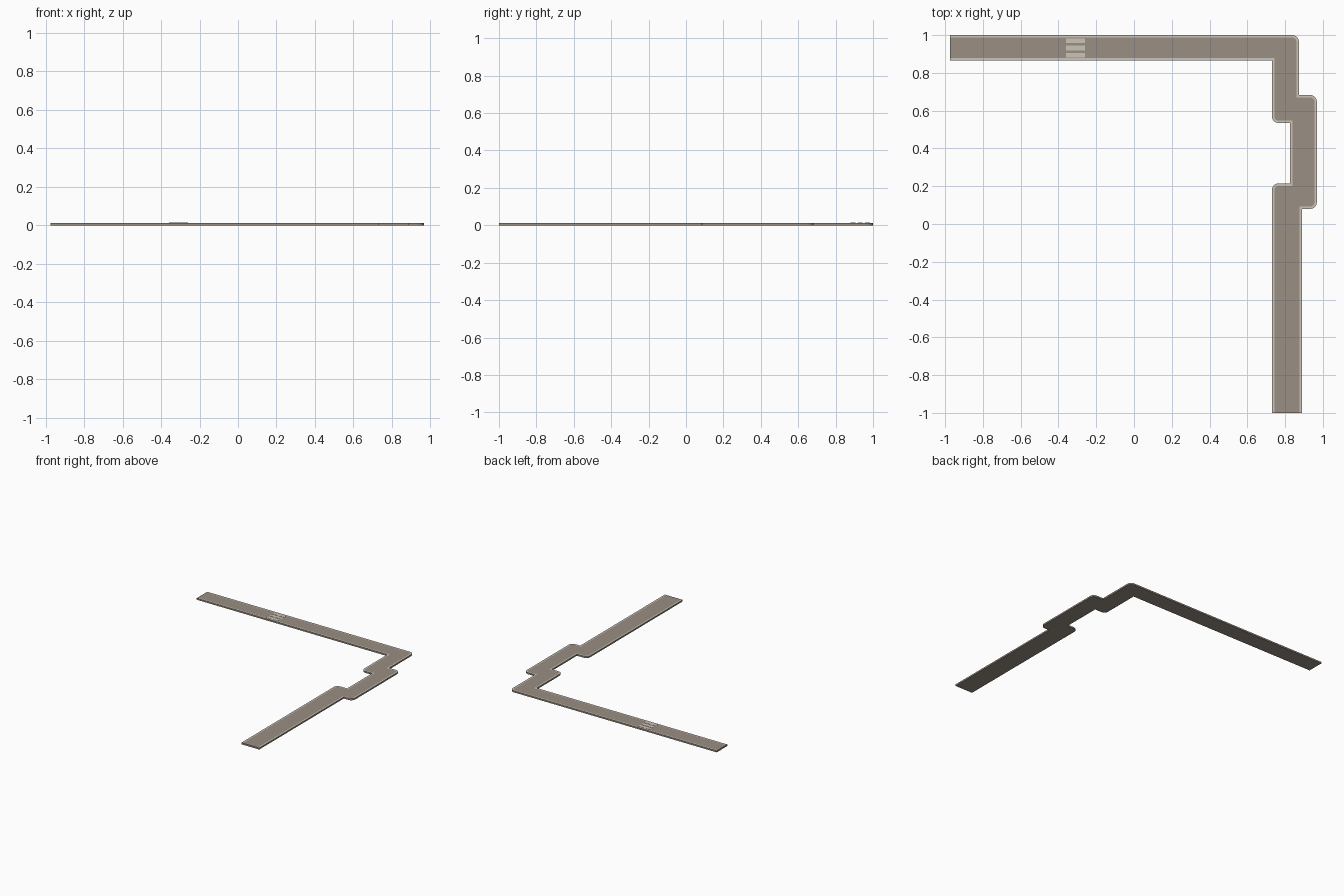
import bpy, bmesh, math
from mathutils import Vector

if "Cube" in bpy.data.objects:
    bpy.data.objects.remove(bpy.data.objects["Cube"])

H = 0.013          # slab thickness
KERB = 0.013       # pale edge line width


def material(name, rgb):
    m = bpy.data.materials.new(name)
    m.diffuse_color = (*rgb, 1)
    m.use_nodes = True
    m.node_tree.nodes["Principled BSDF"].inputs["Base Color"].default_value = m.diffuse_color
    return m


paving = material("taupe paving", (0.32, 0.275, 0.23))
pale = material("pale edging", (0.60, 0.55, 0.47))

# Path outline: x, y, corner radius
OUTLINE = [(-0.975, 0.865, 0), (0.73, 0.865, 0), (0.73, 0.535, 0.035), (0.825, 0.535, 0),
           (0.825, 0.215, 0), (0.73, 0.215, 0.035), (0.73, -1, 0), (0.89, -1, 0),
           (0.89, 0.08, 0), (0.968, 0.08, 0.035), (0.968, 0.683, 0.035), (0.873, 0.683, 0),
           (0.873, 1, 0.035), (-0.975, 1, 0)]


def rounded(points, steps=6):
    out = []
    for i, (x, y, r) in enumerate(points):
        p = Vector((x, y))
        if r == 0:
            out.append(p)
            continue
        a = (Vector(points[i - 1][:2]) - p).normalized()
        b = (Vector(points[(i + 1) % len(points)][:2]) - p).normalized()
        c = p + (a + b) * r
        for k in range(steps + 1):
            t = math.pi / 2 * k / steps
            out.append(c - b * r * math.cos(t) - a * r * math.sin(t))
    return out


def finish(bm, name, mats):
    me = bpy.data.meshes.new(name)
    bm.to_mesh(me)
    bm.free()
    for m in mats:
        me.materials.append(m)
    ob = bpy.data.objects.new(name, me)
    bpy.context.collection.objects.link(ob)
    return ob


# Path slab with pale edge lines inset into its top
bm = bmesh.new()
base = bm.faces.new([bm.verts.new((p.x, p.y, 0)) for p in rounded(OUTLINE)])
ext = bmesh.ops.extrude_face_region(bm, geom=[base])
bmesh.ops.translate(bm, vec=(0, 0, H), verts=[v for v in ext["geom"] if isinstance(v, bmesh.types.BMVert)])
bmesh.ops.recalc_face_normals(bm, faces=bm.faces)
top = next(f for f in bm.faces if f.normal.z > 0.9)
ring = bmesh.ops.inset_region(bm, faces=[top], thickness=KERB, use_even_offset=True)["faces"]
for f in ring:
    f.material_index = 1
# the edge lines run out at the two open ends
for v in top.verts:
    if v.co.x < -0.95:
        v.co.x = -0.975
    if v.co.y < -0.98:
        v.co.y = -1
bmesh.ops.delete(bm, geom=[f for f in ring if f.calc_area() < 1e-6], context='FACES_ONLY')
finish(bm, "path_slab", [paving, pale])

# Crossing stripes
bm = bmesh.new()
for y in (0.893, 0.932, 0.970):
    cube = bmesh.ops.create_cube(bm, size=1)["verts"]
    bmesh.ops.scale(bm, vec=(0.10, 0.025, 0.002), verts=cube)
    bmesh.ops.translate(bm, vec=(-0.31, y, H), verts=cube)
finish(bm, "crossing_stripes", [pale])
